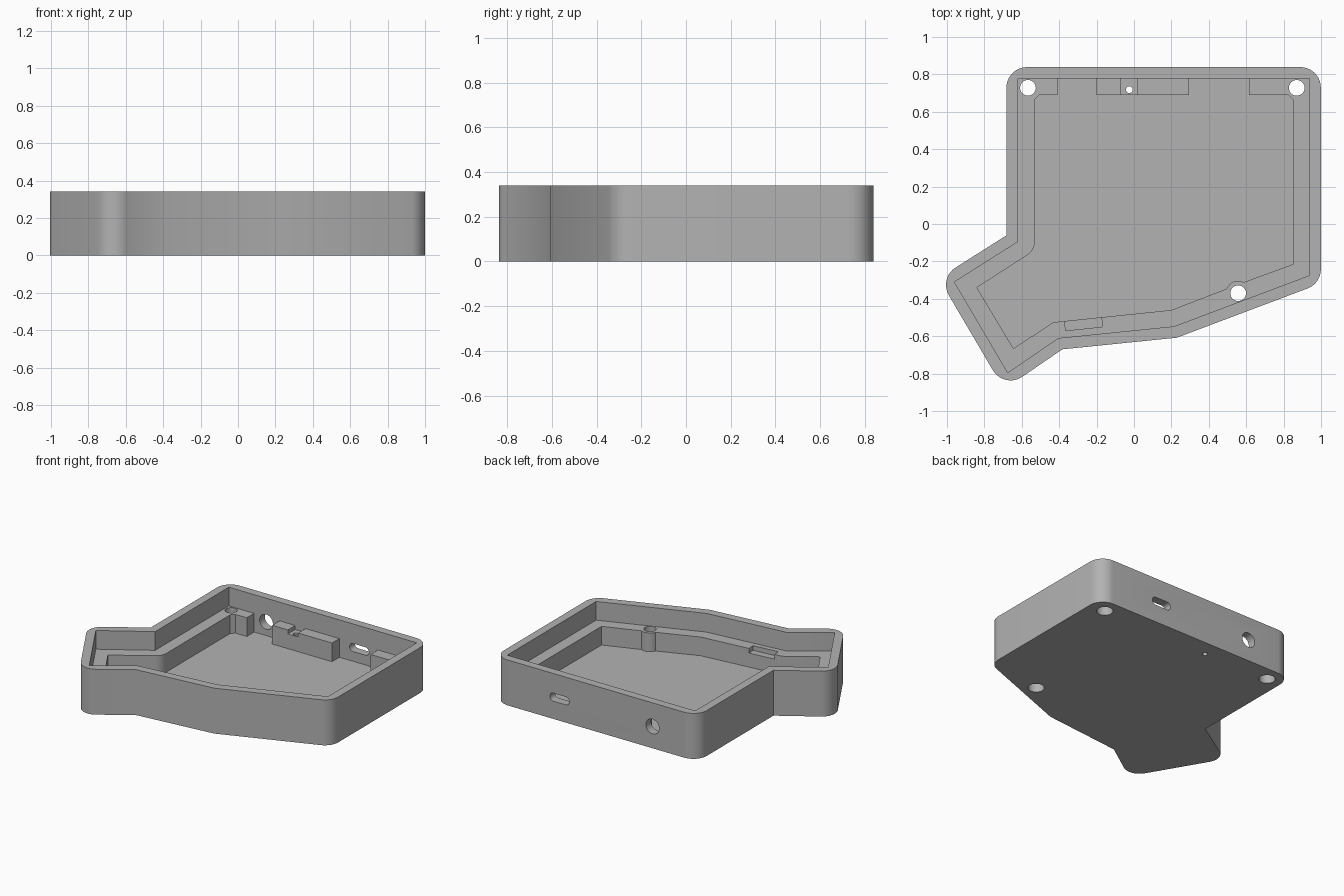
import bpy, bmesh, math
from mathutils import Vector

if "Cube" in bpy.data.objects:
    bpy.data.objects.remove(bpy.data.objects["Cube"])

HEIGHT, LEDGE, FLOOR, WALL = 0.34, 0.20, 0.06, 0.062

grey = bpy.data.materials.new("plain_grey")
grey.use_nodes = True
grey.diffuse_color = (0.45, 0.45, 0.45, 1)
grey.node_tree.nodes["Principled BSDF"].inputs["Base Color"].default_value = (0.45, 0.45, 0.45, 1)


def offset(pts, dist):
    """Move a clockwise outline outwards with mitred corners."""
    pts, out = [Vector(p) for p in pts], []
    for i, p in enumerate(pts):
        a = (p - pts[i - 1]).normalized()
        b = (pts[(i + 1) % len(pts)] - p).normalized()
        n1, n2 = Vector((-a.y, a.x)), Vector((-b.y, b.x))
        out.append(p + (n1 + n2) * dist / (1 + n1.dot(n2)))
    return out


def rounded(pts, radii, steps=10):
    """Replace corners that have a radius by arcs."""
    pts, out = [Vector(p) for p in pts], []
    for i, p in enumerate(pts):
        r = radii.get(i, 0)
        if not r:
            out.append(p)
            continue
        a = (pts[i - 1] - p).normalized()
        b = (pts[(i + 1) % len(pts)] - p).normalized()
        half = a.angle(b) / 2
        centre = p + (a + b).normalized() * r / math.sin(half)
        start = p + a * r / math.tan(half) - centre
        end = p + b * r / math.tan(half) - centre
        sweep = math.atan2(start.x * end.y - start.y * end.x, start.dot(end))
        for k in range(steps + 1):
            t = sweep * k / steps
            c, s = math.cos(t), math.sin(t)
            out.append(centre + Vector((start.x * c - start.y * s, start.x * s + start.y * c)))
    return out


def circle(x, y, r, n=32):
    return [(x + r * math.cos(math.tau * k / n), y + r * math.sin(math.tau * k / n)) for k in range(n)]


def box(x0, x1, y0, y1):
    return [(x0, y0), (x1, y0), (x1, y1), (x0, y1)]


def prism(name, pts, low, high, along_y=False):
    """Extrude an outline along z, or an x-z outline along y."""
    bm = bmesh.new()
    place = (lambda p: (p[0], low, p[1])) if along_y else (lambda p: (p[0], p[1], low))
    face = bm.faces.new([bm.verts.new(place(p)) for p in pts])
    moved = bmesh.ops.extrude_face_region(bm, geom=[face])["geom"]
    shift = Vector((0, high - low, 0)) if along_y else Vector((0, 0, high - low))
    bmesh.ops.translate(bm, verts=[v for v in moved if isinstance(v, bmesh.types.BMVert)], vec=shift)
    bmesh.ops.recalc_face_normals(bm, faces=bm.faces)
    mesh = bpy.data.meshes.new(name)
    bm.to_mesh(mesh)
    bm.free()
    mesh.materials.append(grey)
    obj = bpy.data.objects.new(name, mesh)
    bpy.context.collection.objects.link(obj)
    return obj


def cut(target, *args, **kwargs):
    """Subtract a prism from the target."""
    cutter = prism(*args, **kwargs)
    cutter.hide_render = True
    mod = target.modifiers.new("cut", 'BOOLEAN')
    mod.operation, mod.solver, mod.object = 'DIFFERENCE', 'EXACT', cutter
    bpy.context.view_layer.objects.active = target
    bpy.ops.object.modifier_apply(modifier=mod.name)
    bpy.data.objects.remove(cutter)


# Outer shell
pocket = [(-0.62, 0.777), (0.937, 0.777), (0.937, -0.275), (0.215, -0.547),
          (-0.405, -0.61), (-0.675, -0.795), (-0.96, -0.31), (-0.62, -0.095)]
shell = prism("case_shell", rounded(offset(pocket, WALL), {i: 0.11 for i in (0, 1, 2, 5, 6)}), 0, HEIGHT)

# Upper pocket down to the ledge
cut(shell, "upper_pocket", pocket, LEDGE, HEIGHT + 0.1)

# Lower cavity, leaving the ledge, corner posts, back block and screw boss
boss = (0.557, -0.37)
arc = [(boss[0] + 0.066 * math.cos(math.radians(a)), boss[1] + 0.066 * math.sin(math.radians(a)))
       for a in range(159, 60, -8)]
cavity = [(-0.53, -0.14), (-0.53, 0.665), (-0.505, 0.69), (-0.41, 0.69), (-0.41, 0.777),
          (-0.2, 0.777), (-0.2, 0.69), (0.295, 0.69), (0.295, 0.777), (0.615, 0.777),
          (0.615, 0.69), (0.825, 0.69), (0.85, 0.665), (0.85, -0.215), *arc[::-1],
          (0.2, -0.46), (-0.43, -0.525), (-0.645, -0.665), (-0.84, -0.34)]
cut(shell, "lower_cavity", rounded(cavity, {0: 0.09}), FLOOR, LEDGE + 0.05)

# Recesses in the back block and the front ledge
cut(shell, "block_notch", box(-0.07, 0.015, 0.65, 0.777), LEDGE - 0.03, LEDGE + 0.05)
cut(shell, "ledge_notch", [(-0.365, -0.57), (-0.17, -0.55), (-0.175, -0.47), (-0.375, -0.49)],
    LEDGE - 0.035, LEDGE + 0.05)

# Screw holes with wider heads underneath, and a pin hole
for x, y in [(-0.567, 0.728), (0.87, 0.728), boss]:
    cut(shell, "screw_hole", circle(x, y, 0.042), -0.1, LEDGE + 0.05)
    cut(shell, "screw_head", circle(x, y, 0.056), -0.1, 0.08)
cut(shell, "pin_hole", circle(-0.025, 0.718, 0.018), -0.1, LEDGE + 0.05)

# Round socket and connector slot through the back wall
cut(shell, "round_socket", circle(-0.31, 0.163, 0.055), 0.74, 0.9, along_y=True)
slot = rounded(box(0.38, 0.54, 0.133, 0.193), {i: 0.029 for i in range(4)}, 6)
cut(shell, "connector_slot", slot, 0.74, 0.9, along_y=True)

# Smooth the arcs while keeping the edges crisp
bpy.ops.object.select_all(action='DESELECT')
shell.select_set(True)
bpy.context.view_layer.objects.active = shell
bpy.ops.object.shade_smooth_by_angle(angle=math.radians(30))
